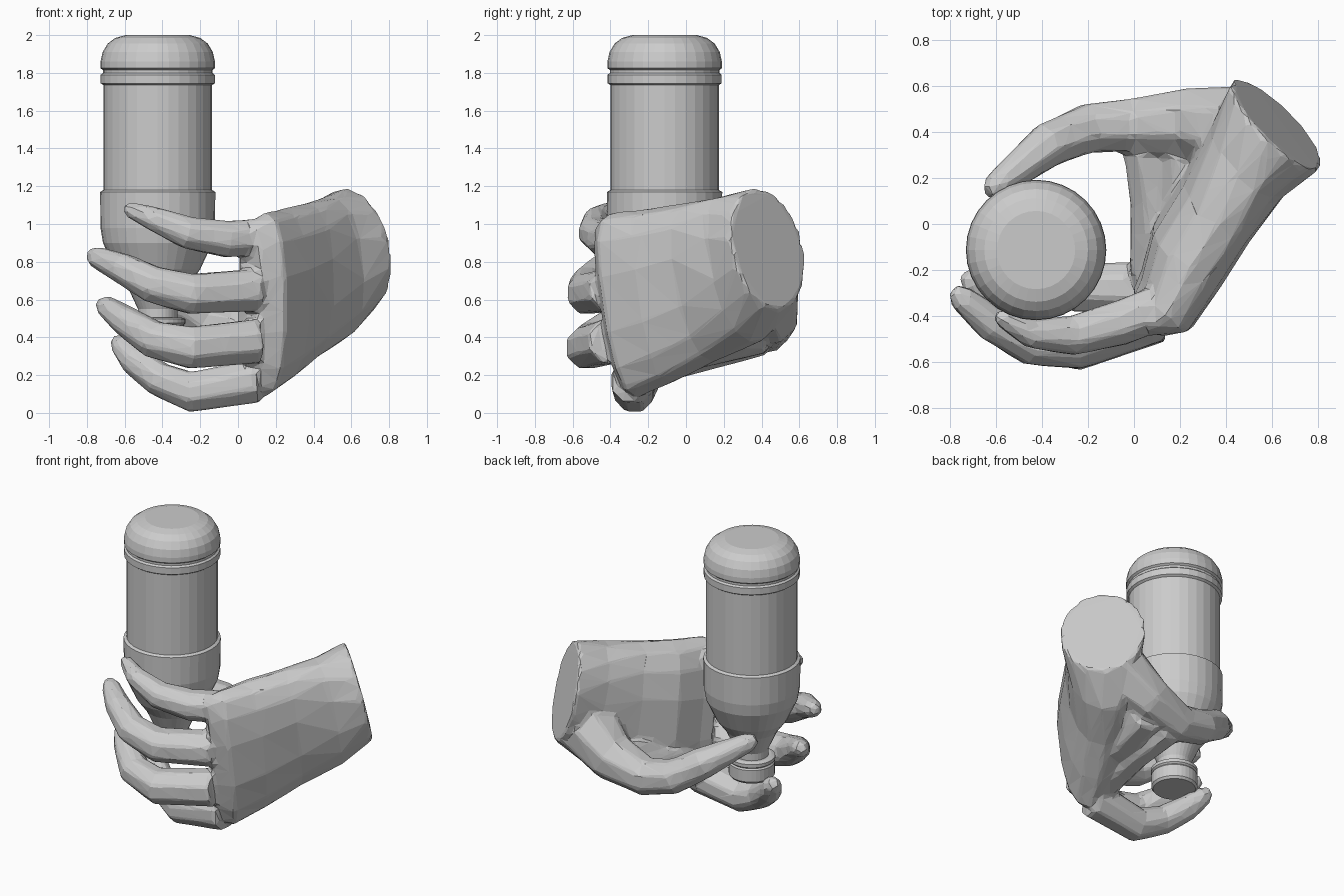
import bpy, bmesh, math
from mathutils import Vector


def finish(bm, name):
    bmesh.ops.recalc_face_normals(bm, faces=bm.faces[:])
    me = bpy.data.meshes.new(name)
    bm.to_mesh(me)
    bm.free()
    ob = bpy.data.objects.new(name, me)
    bpy.context.collection.objects.link(ob)
    return ob


def loft(bm, rings):
    """Skin a list of closed point rings and cap both ends."""
    loops = [[bm.verts.new(p) for p in ring] for ring in rings]
    n = len(loops[0])
    for a, b in zip(loops, loops[1:]):
        for i in range(n):
            j = (i + 1) % n
            bm.faces.new((a[i], a[j], b[j], b[i]))
    bm.faces.new(loops[0][::-1])
    bm.faces.new(loops[-1])


def tube(bm, pts, sides=8):
    """Tapered finger along (x, y, z, radius) points with a rounded tip."""
    path = [(Vector(p[:3]), p[3] * 1.04) for p in pts]
    d = (path[-1][0] - path[-2][0]).normalized()
    end, r = path[-1]
    path.append((end + d * r * 0.85, r * 0.55))
    rings = []
    for i, (p, r) in enumerate(path):
        t = (path[min(i + 1, len(path) - 1)][0] - path[max(i - 1, 0)][0]).normalized()
        u = t.cross(Vector((0, 0, 1))).normalized()
        v = t.cross(u)
        rings.append([p + r * (u * math.cos(a) + v * math.sin(a))
                      for a in (math.tau * (k + 0.5) / sides for k in range(sides))])
    loft(bm, rings)


def section(c, long, thin, power=0.8, n=14):
    """Rounded cross-section of the palm."""
    c, long, thin = Vector(c), Vector(long), Vector(thin)
    f = lambda x: math.copysign(abs(x) ** power, x)
    return [c + long * f(math.cos(a)) + thin * f(math.sin(a))
            for a in (math.tau * k / n for k in range(n))]


def lathe(name, profile, cx=-0.425, cy=-0.113, sides=32):
    bm = bmesh.new()
    loft(bm, [[(cx + r * math.cos(math.tau * k / sides), cy + r * math.sin(math.tau * k / sides), z)
               for k in range(sides)] for r, z in profile])
    return finish(bm, name)


# upside-down bottle
lathe("bottle", [
    (0.105, 0.44), (0.105, 0.55), (0.165, 0.68), (0.225, 0.76),
    (0.29, 0.90), (0.303, 0.98), (0.305, 1.17), (0.287, 1.18), (0.287, 1.735), (0.302, 1.745),
    (0.302, 1.79), (0.29, 1.80), (0.29, 1.815), (0.303, 1.825), (0.303, 1.86), (0.292, 1.91),
    (0.265, 1.955), (0.225, 1.985), (0.17, 2.0)])

# screw cap with its ring
lathe("bottle_cap", [
    (0.133, 0.36), (0.145, 0.375), (0.145, 0.455),
    (0.137, 0.465), (0.147, 0.475), (0.147, 0.497), (0.125, 0.505)])

# palm and wrist
hand = bmesh.new()
loft(hand, [
    section((0.62, 0.435, 0.87), (0.12, -0.02, -0.30), (0.16, -0.20, 0.12), 1),
    section((0.50, 0.28, 0.76), (0.05, 0.06, -0.38), (0.155, -0.155, 0.05)),
    section((0.36, 0.07, 0.69), (0, 0.08, -0.42), (0.145, -0.125, 0)),
    section((0.23, -0.14, 0.62), (0, 0.07, -0.46), (0.15, -0.115, 0)),
    section((0.14, -0.33, 0.57), (0, 0.07, -0.49), (0.11, -0.11, 0)),
    section((0.06, -0.38, 0.56), (0, 0.07, -0.45), (0.065, -0.075, 0))])

# four fingers and the thumb
for path in (
    [(0.12, -0.36, 0.93, 0.10), (-0.06, -0.43, 0.92, 0.10), (-0.27, -0.485, 0.955, 0.088),
     (-0.45, -0.475, 1.03, 0.065), (-0.57, -0.41, 1.075, 0.042)],
    [(0.10, -0.40, 0.65, 0.115), (-0.25, -0.525, 0.63, 0.11),
     (-0.45, -0.515, 0.68, 0.10), (-0.62, -0.43, 0.77, 0.08), (-0.75, -0.32, 0.825, 0.058)],
    [(0.10, -0.40, 0.38, 0.12), (-0.25, -0.525, 0.345, 0.115),
     (-0.45, -0.49, 0.39, 0.10), (-0.60, -0.37, 0.49, 0.08), (-0.70, -0.25, 0.565, 0.058)],
    [(0.10, -0.28, 0.17, 0.12), (-0.25, -0.275, 0.11, 0.11),
     (-0.42, -0.22, 0.18, 0.09), (-0.55, -0.13, 0.28, 0.08), (-0.62, -0.06, 0.36, 0.06)],
    [(0.46, 0.40, 0.65, 0.2), (0.25, 0.44, 0.51, 0.155), (0, 0.43, 0.44, 0.12),
     (-0.2, 0.415, 0.49, 0.11), (-0.37, 0.345, 0.60, 0.10), (-0.60, 0.165, 0.74, 0.06)],
):
    tube(hand, path)

# web of flesh between thumb and palm: parallel strands that fuse together
for s in (0, 1):
    tube(hand, [(0.05 + 0.19 * s, 0.40, 0.41 + 0.04 * s, 0.11 + 0.03 * s),
                (0.10 + 0.12 * s, 0.10, 0.34 + 0.04 * s, 0.12 + 0.02 * s),
                (0.10 + 0.07 * s, -0.20, 0.26 + 0.06 * s, 0.12)])

# fuse into one skin, blend the joins, then bring it down to low-poly facets
ob = finish(hand, "hand")
fuse = ob.modifiers.new("fuse", 'REMESH')
fuse.mode = 'VOXEL'
fuse.voxel_size = 0.015
blend = ob.modifiers.new("blend", 'SMOOTH')
blend.factor = 0.5
blend.iterations = 8
low = ob.modifiers.new("facets", 'DECIMATE')
low.ratio = 0.035
